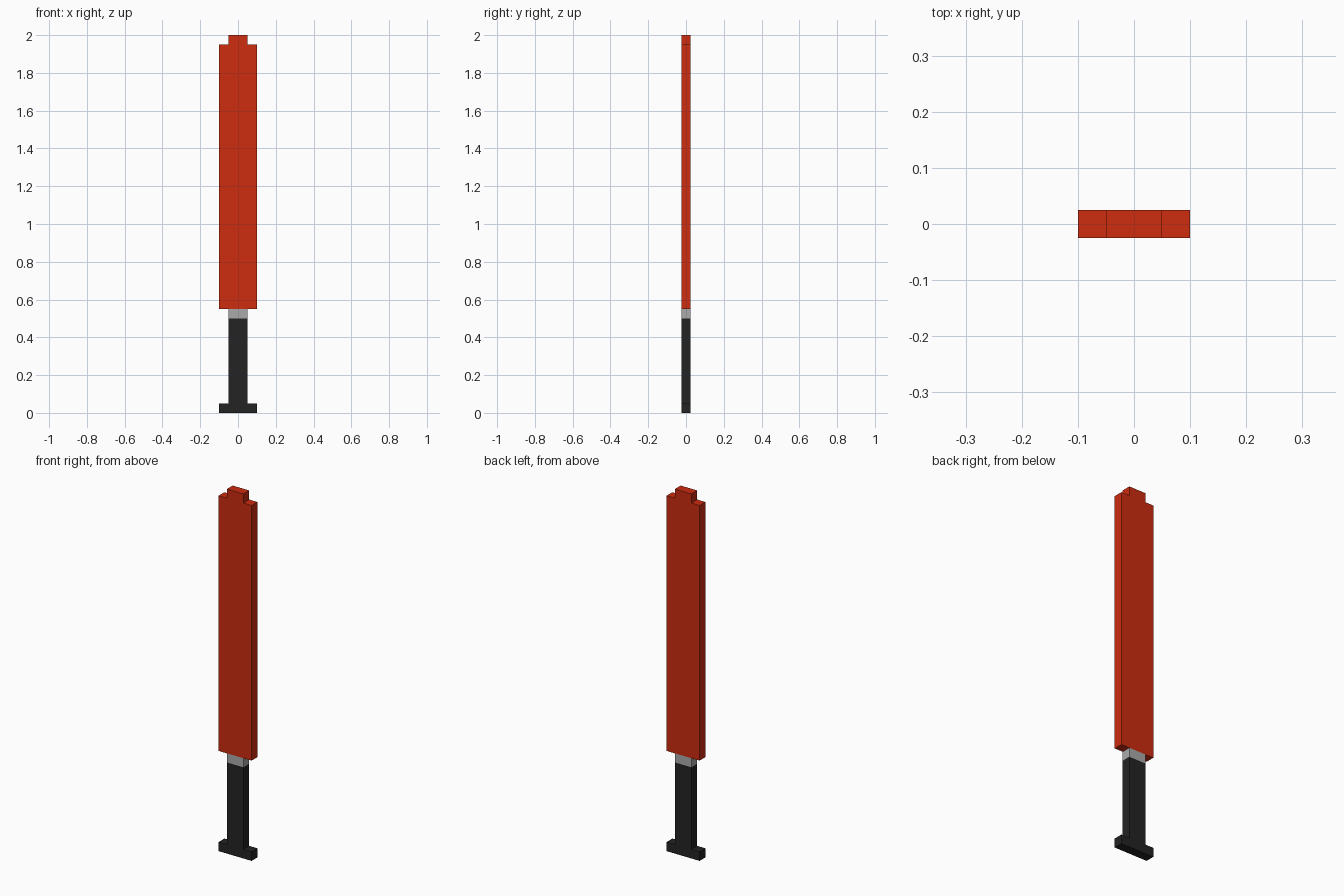
import bpy
import bmesh

if "Cube" in bpy.data.objects:
    bpy.data.objects.remove(bpy.data.objects["Cube"])

HALF_DEPTH = 0.025


def material(name, color):
    m = bpy.data.materials.new(name)
    m.diffuse_color = (*color, 1.0)
    m.use_nodes = True
    m.node_tree.nodes["Principled BSDF"].inputs["Base Color"].default_value = m.diffuse_color
    return m


def slab(name, half_profile, mat):
    """Mirror an (x, z) half outline about x = 0 and extrude it through the depth."""
    outline = half_profile + [(-x, z) for x, z in reversed(half_profile)]
    bm = bmesh.new()
    face = bm.faces.new([bm.verts.new((x, -HALF_DEPTH, z)) for x, z in outline])
    ext = bmesh.ops.extrude_face_region(bm, geom=[face])
    verts = [v for v in ext["geom"] if isinstance(v, bmesh.types.BMVert)]
    bmesh.ops.translate(bm, verts=verts, vec=(0, 2 * HALF_DEPTH, 0))
    bmesh.ops.recalc_face_normals(bm, faces=bm.faces[:])
    mesh = bpy.data.meshes.new(name)
    bm.to_mesh(mesh)
    bm.free()
    mesh.materials.append(mat)
    obj = bpy.data.objects.new(name, mesh)
    bpy.context.collection.objects.link(obj)
    return obj


red = material("red", (0.61, 0.025, 0.005))
grey = material("grey", (0.40, 0.40, 0.40))
black = material("black", (0.017, 0.017, 0.017))

# Handle with wide pommel at the foot
slab("handle", [(0.1, 0.0), (0.1, 0.05), (0.05, 0.05), (0.05, 0.5)], black)
# Short collar between handle and blade
slab("collar", [(0.05, 0.5), (0.05, 0.55)], grey)
# Wide blade with stepped tip
slab("blade", [(0.1, 0.55), (0.1, 1.95), (0.05, 1.95), (0.05, 2.0)], red)
